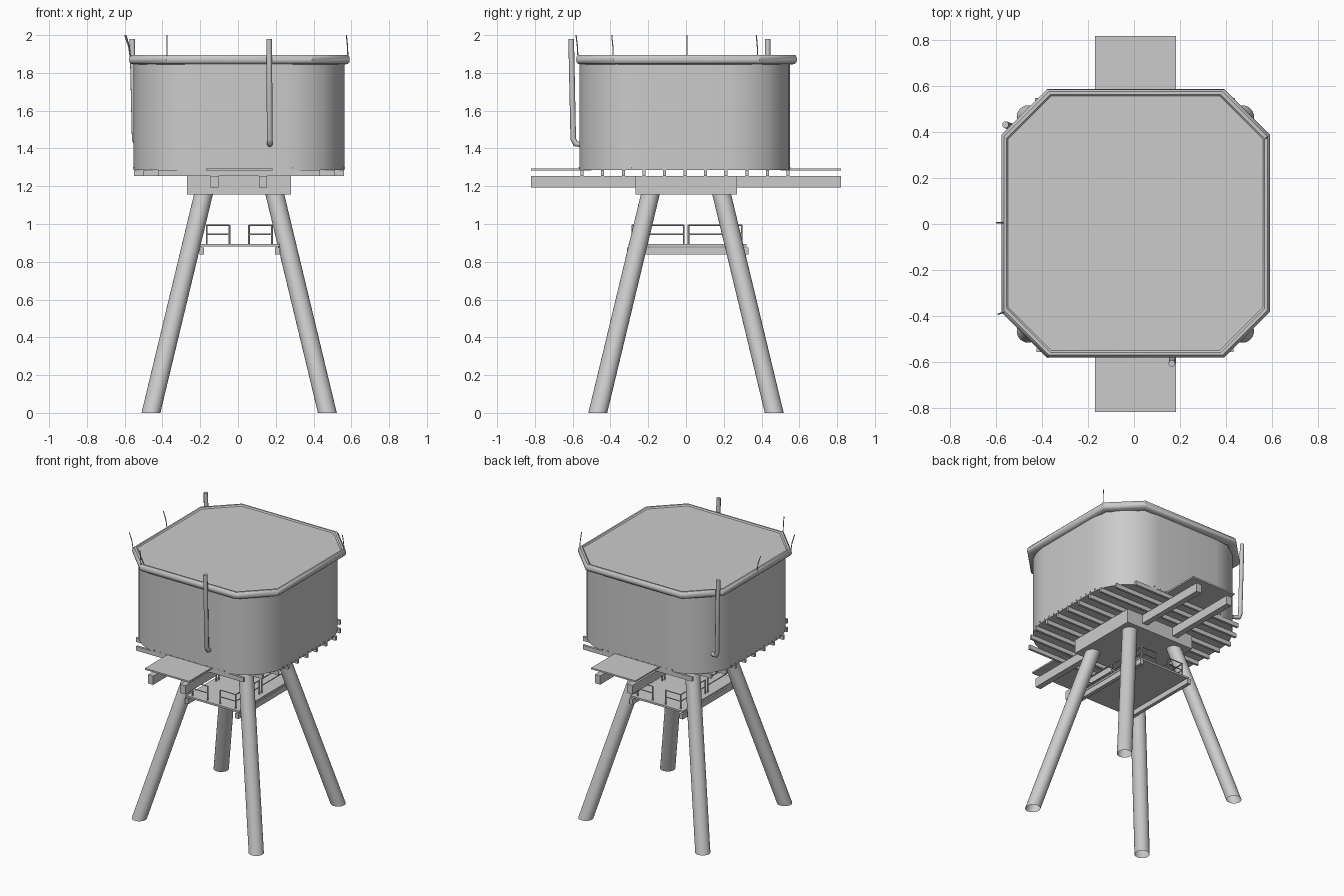
import bpy, bmesh, math
from mathutils import Vector, Matrix

if "Cube" in bpy.data.objects:
    bpy.data.objects.remove(bpy.data.objects["Cube"])

grey = bpy.data.materials.new("plain_grey")
grey.use_nodes = True
grey.diffuse_color = (0.6, 0.6, 0.6, 1)
grey.node_tree.nodes["Principled BSDF"].inputs["Base Color"].default_value = (0.6, 0.6, 0.6, 1)


def finish(name, bm, smooth=None):
    bmesh.ops.recalc_face_normals(bm, faces=bm.faces)
    mesh = bpy.data.meshes.new(name)
    bm.to_mesh(mesh)
    bm.free()
    mesh.materials.append(grey)
    ob = bpy.data.objects.new(name, mesh)
    bpy.context.collection.objects.link(ob)
    if smooth:
        bpy.ops.object.select_all(action='DESELECT')
        bpy.context.view_layer.objects.active = ob
        ob.select_set(True)
        bpy.ops.object.shade_smooth_by_angle(angle=math.radians(smooth))
    return ob


def add_box(bm, lo, hi):
    size = Vector(hi) - Vector(lo)
    mid = (Vector(hi) + Vector(lo)) / 2
    bmesh.ops.create_cube(bm, size=1, matrix=Matrix.Translation(mid) @ Matrix.Diagonal((*size, 1)))


def box(name, lo, hi):
    bm = bmesh.new()
    add_box(bm, lo, hi)
    return finish(name, bm)


def add_rod(bm, a, b, r, sides=6):
    a, b = Vector(a), Vector(b)
    turn = (b - a).to_track_quat('Z', 'Y').to_matrix().to_4x4()
    bmesh.ops.create_cone(bm, cap_ends=True, segments=sides, radius1=r, radius2=r,
                          depth=(b - a).length, matrix=Matrix.Translation((a + b) / 2) @ turn)


def octagon(half, z, cx=0.0, cy=0.0, ratio=0.66):
    f = half * ratio
    pts = []
    for k in range(4):
        turn = Matrix.Rotation(k * math.pi / 2, 3, 'Z')
        for p in ((half, -f, 0), (half, f, 0)):
            pts.append(turn @ Vector(p) + Vector((cx, cy, z)))
    return pts


def loft(bm, loops):
    rings = [[bm.verts.new(p) for p in loop] for loop in loops]
    n = len(rings[0])
    for low, high in zip(rings, rings[1:]):
        for i in range(n):
            bm.faces.new((low[i], low[(i + 1) % n], high[(i + 1) % n], high[i]))
    return rings


def pipe(name, points, r):
    curve = bpy.data.curves.new(name, 'CURVE')
    curve.dimensions = '3D'
    curve.bevel_depth = r
    curve.bevel_resolution = 2
    curve.use_fill_caps = True
    line = curve.splines.new('POLY')
    line.points.add(len(points) - 1)
    for target, p in zip(line.points, points):
        target.co = (*p, 1)
    ob = bpy.data.objects.new(name, curve)
    bpy.context.collection.objects.link(ob)
    bpy.ops.object.select_all(action='DESELECT')
    bpy.context.view_layer.objects.active = ob
    ob.select_set(True)
    bpy.ops.object.convert(target='MESH')
    ob = bpy.context.object
    ob.data.materials.clear()
    ob.data.materials.append(grey)
    bpy.ops.object.shade_smooth_by_angle(angle=math.radians(50))


# Tank wall with softened corners
CX, CY = 0.005, -0.007
bm = bmesh.new()
rings = loft(bm, [octagon(0.558, 1.285, CX, CY), octagon(0.558, 1.86, CX, CY)])
bm.faces.new(rings[0])
uprights = [e for e in bm.edges if abs(e.verts[0].co.z - e.verts[1].co.z) > 0.1]
bmesh.ops.bevel(bm, geom=uprights, offset=0.12, segments=4, profile=0.5, affect='EDGES')
finish("tank_wall", bm, 40)

# Roof with rounded rim
bm = bmesh.new()
profile = [(0.54, 1.845), (0.572, 1.846), (0.582, 1.856), (0.585, 1.87),
           (0.582, 1.886), (0.574, 1.896), (0.562, 1.896), (0.555, 1.888)]
rings = loft(bm, [octagon(h, z, 0.007, 0.003) for h, z in profile])
bm.faces.new(rings[-1])
finish("roof_and_rim", bm, 40)

# Floor joists under the tank, shortened at the cut corners
bm = bmesh.new()
for i in range(11):
    y = -0.55 + i * 0.109
    reach = 0.555 - max(0, abs(y) - 0.37) * 0.7
    add_box(bm, (CX - reach, y - 0.008, 1.255), (CX + reach, y + 0.008, 1.286))
finish("floor_joists", bm)

# Bolts around the foot of the wall
bm = bmesh.new()
ring = octagon(0.558, 1.297, CX, CY)
for k in range(0, 8, 2):
    for t in range(13):
        p = ring[k].lerp(ring[k + 1], 0.12 + 0.76 * t / 12)
        bmesh.ops.create_cube(bm, size=0.007, matrix=Matrix.Translation(p))
finish("wall_bolts", bm)

# Long carrying beams, landings and support frame
for side, x in (("right", -0.125), ("left", 0.132)):
    box("carrying_beam_" + side, (x - 0.021, -0.82, 1.192), (x + 0.021, 0.82, 1.255))
for side, y0, y1 in (("front", -0.82, -0.5), ("back", 0.5, 0.82)):
    box("landing_" + side, (-0.17, y0, 1.284), (0.183, y1, 1.295))
box("support_frame", (-0.27, -0.267, 1.155), (0.28, 0.27, 1.255))

# Splayed legs, cut level at both ends
for sx in (-1, 1):
    for sy in (-1, 1):
        bm = bmesh.new()
        loops = []
        for reach, z in ((0.467, 0), (0.189, 1.157)):
            loops.append([(0.006 + sx * reach + 0.05 * math.cos(a), sy * reach + 0.05 * math.sin(a), z)
                          for a in (math.tau * i / 24 for i in range(24))])
        loft(bm, loops)
        finish("leg_%s_%s" % ("front" if sy < 0 else "back", "left" if sx > 0 else "right"), bm, 40)

# Maintenance deck with side beams
box("deck", (-0.2, -0.305, 0.88), (0.22, 0.32, 0.893))
box("deck_beam_right", (-0.205, -0.312, 0.838), (-0.18, 0.33, 0.875))
box("deck_beam_left", (0.195, -0.312, 0.838), (0.222, 0.33, 0.875))

# Railing panels, two on each side of the deck
bm = bmesh.new()


def panel(a, b):
    a, b = Vector(a), Vector(b)
    for z in (0.945, 0.993):
        add_rod(bm, (a.x, a.y, z), (b.x, b.y, z), 0.004)
    for p in (a, b):
        add_rod(bm, (p.x, p.y, 0.89), (p.x, p.y, 0.995), 0.005)


for x in (-0.165, 0.18):
    panel((x, -0.283, 0), (x, -0.012, 0))
    panel((x, 0.014, 0), (x, 0.295, 0))
for y in (-0.283, 0.295):
    panel((-0.165, y, 0), (-0.045, y, 0))
    panel((0.058, y, 0), (0.18, y, 0))
finish("deck_railing", bm)

# Vent pipes with an elbow into the wall
pipe("vent_pipe_front", [(0.168, -0.55, 1.42), (0.168, -0.585, 1.425), (0.168, -0.597, 1.45),
                         (0.165, -0.608, 1.98)], 0.015)
pipe("vent_pipe_side", [(-0.5, 0.41, 1.42), (-0.54, 0.425, 1.425), (-0.548, 0.428, 1.45),
                        (-0.56, 0.433, 1.98)], 0.015)

# Thin bent aerials on the rim
for i, (x, y, dx, dy) in enumerate(((0.582, 0.38, -0.008, -0.008), (-0.57, 0.005, -0.03, 0),
                                    (-0.568, -0.385, -0.025, -0.008), (-0.375, -0.572, 0, -0.01))):
    pipe("aerial_%d" % (i + 1), [(x, y, 1.88), (x + dx * 0.3, y + dy * 0.3, 1.94), (x + dx, y + dy, 2.0)], 0.003)
